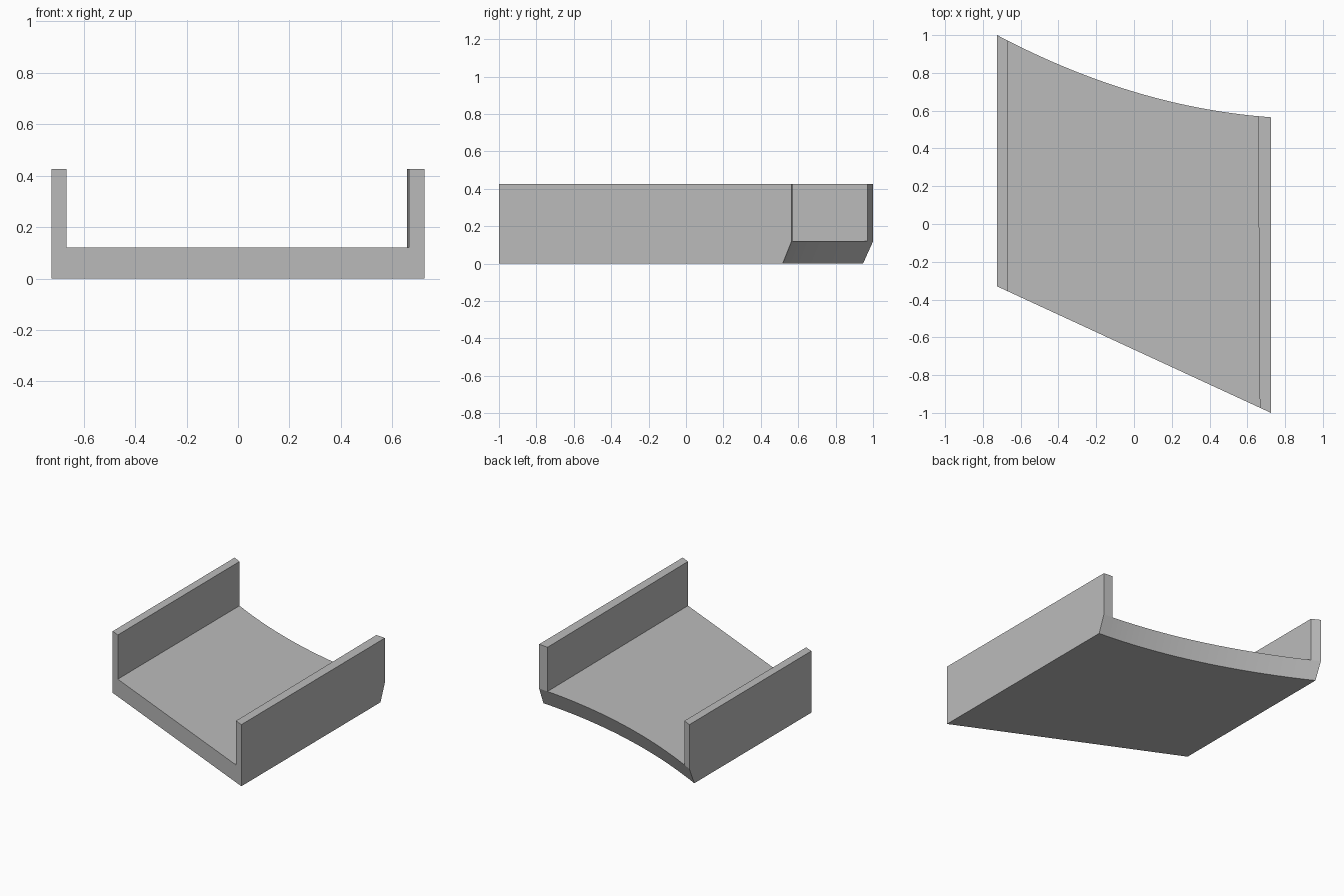
import bpy, bmesh, math

if "Cube" in bpy.data.objects:
    bpy.data.objects.remove(bpy.data.objects["Cube"], do_unlink=True)

HALF_W, FLOOR_Z, TOP_Z = 0.726, 0.12, 0.425
INNER_L, INNER_R_FRONT, INNER_R_BACK = -0.668, 0.666, 0.657
SEGMENTS = 28


def front_y(x):
    """Straight slanted front edge."""
    return -0.665 - 0.462 * x


def back_y(x):
    """Shallow curved rear edge."""
    return 0.7 - 0.3 * x + 0.157 * x * x


def undercut(x):
    """Rear chamfer depth, measured square to the curve."""
    return 0.048 * math.hypot(1, 0.314 * x - 0.3)


def make_material(name, value):
    mat = bpy.data.materials.new(name)
    mat.use_nodes = True
    color = (value, value, value, 1)
    mat.diffuse_color = color
    mat.node_tree.nodes["Principled BSDF"].inputs["Base Color"].default_value = color
    return mat


# Stations across the width, as (front x, back x) pairs
stations = [(-HALF_W, -HALF_W)]
for i in range(SEGMENTS + 1):
    t = i / SEGMENTS
    stations.append((INNER_L + (INNER_R_FRONT - INNER_L) * t,
                     INNER_L + (INNER_R_BACK - INNER_L) * t))
stations.append((HALF_W, HALF_W))

# Floor slab with a chamfered curved rear edge
bm = bmesh.new()
rings = []
for xf, xb in stations:
    f, b = front_y(xf), back_y(xb)
    corners = [(xf, f, 0), (xf, f, FLOOR_Z), (xb, b, FLOOR_Z), (xb, b - undercut(xb), 0)]
    rings.append([bm.verts.new(c) for c in corners])

top_faces = []
for r, s in zip(rings, rings[1:]):
    for k in range(4):
        n = (k + 1) % 4
        face = bm.faces.new((r[k], r[n], s[n], s[k]))
        if k == 1:
            top_faces.append(face)
bm.faces.new(rings[0])
bm.faces.new(rings[-1])

# Side walls raised from the outer strips
for face in (top_faces[0], top_faces[-1]):
    new = bmesh.ops.extrude_face_region(bm, geom=[face])["geom"]
    verts = [v for v in new if isinstance(v, bmesh.types.BMVert)]
    bmesh.ops.translate(bm, verts=verts, vec=(0, 0, TOP_Z - FLOOR_Z))
    if face.is_valid:
        bm.faces.remove(face)

# Merge coplanar strips into clean flat faces
bmesh.ops.recalc_face_normals(bm, faces=bm.faces)
bmesh.ops.dissolve_limit(bm, angle_limit=math.radians(0.2), verts=bm.verts, edges=bm.edges)
bmesh.ops.recalc_face_normals(bm, faces=bm.faces)

mesh = bpy.data.meshes.new("channel_tray")
bm.to_mesh(mesh)
bm.free()
mesh.materials.append(make_material("mid grey", 0.5))
tray = bpy.data.objects.new("channel_tray", mesh)
bpy.context.collection.objects.link(tray)

bpy.ops.object.select_all(action="DESELECT")
tray.select_set(True)
bpy.context.view_layer.objects.active = tray
bpy.ops.object.shade_smooth_by_angle(angle=math.radians(12))
